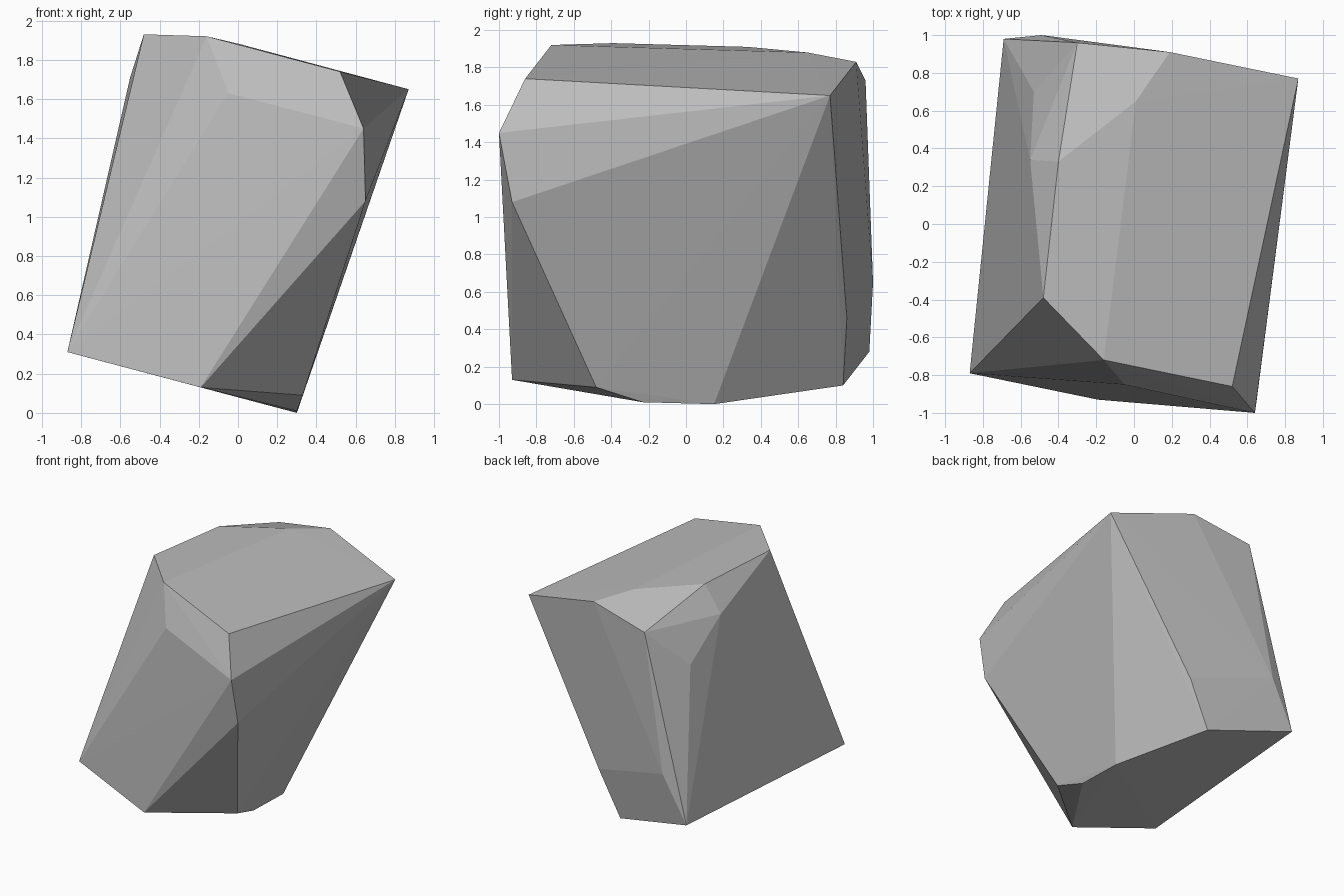
import bpy
import bmesh

# Remove the default cube only
default_cube = bpy.data.objects.get("Cube")
if default_cube:
    bpy.data.objects.remove(default_cube, do_unlink=True)


def flat_material(name, colour):
    material = bpy.data.materials.new(name)
    material.use_nodes = True
    material.diffuse_color = colour
    shader = material.node_tree.nodes["Principled BSDF"]
    shader.inputs["Base Color"].default_value = colour
    return material


def convex_stone(name, corners, material):
    """Wrap a tight faceted skin around the given corner points."""
    bm = bmesh.new()
    for corner in corners:
        bm.verts.new(corner)
    hull = bmesh.ops.convex_hull(bm, input=bm.verts)
    unused = [v for v in hull["geom_interior"] if isinstance(v, bmesh.types.BMVert)]
    bmesh.ops.delete(bm, geom=unused, context="VERTS")
    bmesh.ops.recalc_face_normals(bm, faces=bm.faces)
    mesh = bpy.data.meshes.new(name)
    bm.to_mesh(mesh)
    bm.free()
    mesh.materials.append(material)
    stone = bpy.data.objects.new(name, mesh)
    bpy.context.collection.objects.link(stone)
    return stone


# Chipped upper rim
top_corners = [
    (-.16, -.72, 1.92), (.52, -.86, 1.74), (-.05, -.85, 1.63),
    (-.48, -.39, 1.93), (-.4, .33, 1.91), (-.55, .34, 1.71),
    (.01, .65, 1.88), (.19, .91, 1.83), (-.3, .96, 1.73), (.87, .77, 1.65),
]

# Corners around the leaning sides
side_corners = [
    (.64, -1, 1.45), (.65, -.93, 1.08), (-.53, .7, 1.43),
    (-.49, 1, .65), (.18, .86, .46),
]

# Tilted underside
base_corners = [
    (-.87, -.79, .31), (-.19, -.93, .13), (.33, -.48, .09),
    (.3, -.23, .01), (.3, .15, 0), (0, .84, .1), (-.69, .98, .28),
]

stone_grey = flat_material("stone grey", (.5, .5, .5, 1))
convex_stone("rock", top_corners + side_corners + base_corners, stone_grey)
